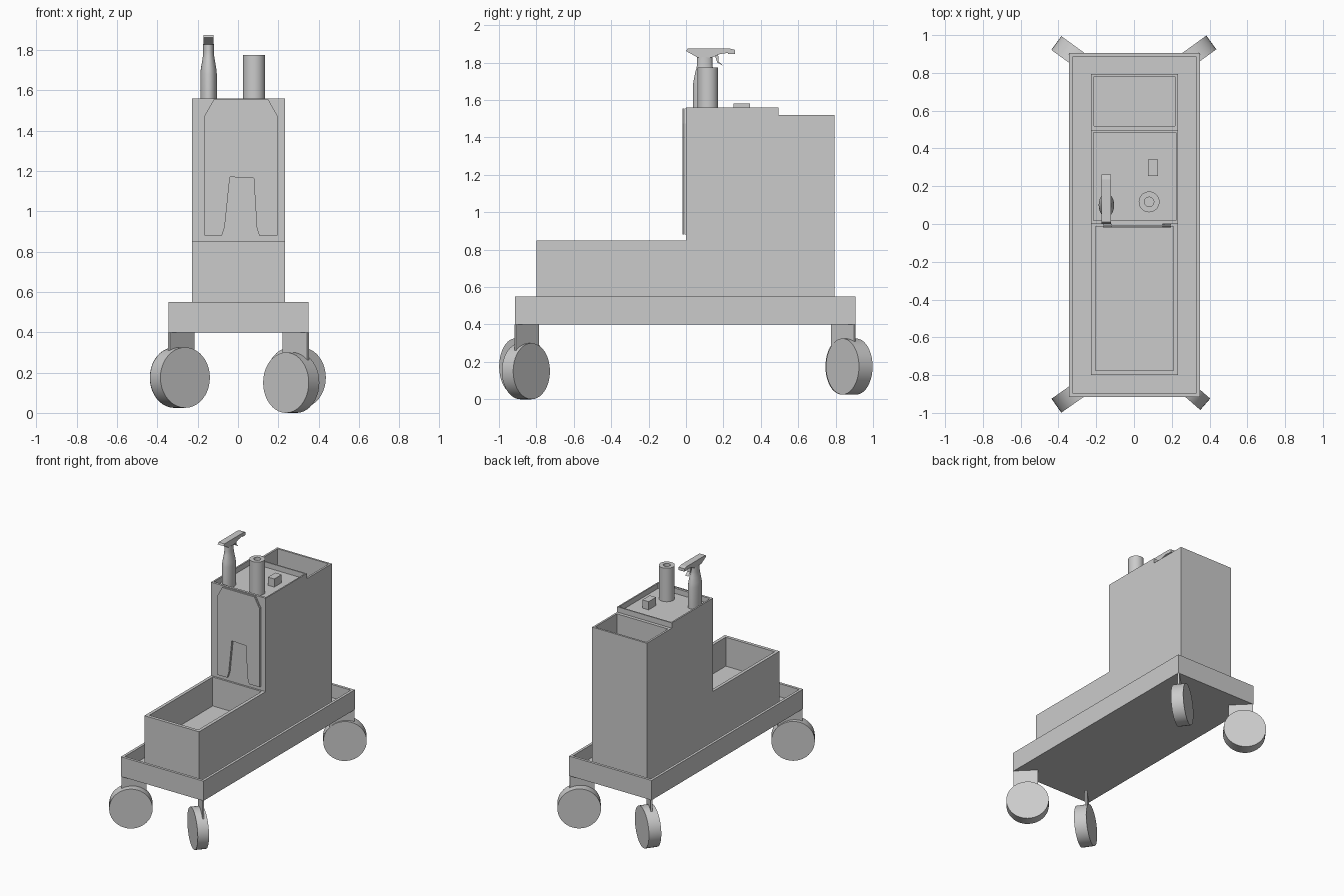
import bpy, bmesh, math
from mathutils import Vector

if "Cube" in bpy.data.objects:
    bpy.data.objects.remove(bpy.data.objects["Cube"])


def finish(name, bm, smooth=False):
    bmesh.ops.recalc_face_normals(bm, faces=bm.faces)
    me = bpy.data.meshes.new(name)
    bm.to_mesh(me)
    bm.free()
    ob = bpy.data.objects.new(name, me)
    bpy.context.collection.objects.link(ob)
    if smooth:
        bpy.ops.object.select_all(action='DESELECT')
        ob.select_set(True)
        bpy.context.view_layer.objects.active = ob
        bpy.ops.object.shade_smooth_by_angle(angle=math.radians(35))
    return ob


def prism(name, pts, axis, a, b):
    """Extrude a 2D profile along x (pts = y,z) or y (pts = x,z) from a to b."""
    bm = bmesh.new()
    put = (lambda u, v: (a, u, v)) if axis == 'x' else (lambda u, v: (u, a, v))
    face = bm.faces.new([bm.verts.new(put(u, v)) for u, v in pts])
    ext = bmesh.ops.extrude_face_region(bm, geom=[face])
    move = Vector((b - a, 0, 0)) if axis == 'x' else Vector((0, b - a, 0))
    bmesh.ops.translate(bm, verts=[g for g in ext['geom'] if isinstance(g, bmesh.types.BMVert)], vec=move)
    return finish(name, bm)


def box(name, x0, x1, y0, y1, z0, z1):
    return prism(name, [(y0, z0), (y1, z0), (y1, z1), (y0, z1)], 'x', x0, x1)


def hollow(ob, *boxes):
    """Cut box-shaped pockets out of an object."""
    bpy.context.view_layer.objects.active = ob
    for b in boxes:
        cutter = box("cutter", *b)
        cutter.hide_render = True
        mod = ob.modifiers.new("pocket", 'BOOLEAN')
        mod.operation = 'DIFFERENCE'
        mod.solver = 'EXACT'
        mod.object = cutter
        bpy.ops.object.modifier_apply(modifier=mod.name)
        bpy.data.objects.remove(cutter)


def lathe(name, rings, cx, cy, n=32, closed=False):
    """Stack elliptical rings (rx, ry, z); closed joins last ring to first."""
    bm = bmesh.new()
    loops = [[bm.verts.new((cx + rx * math.cos(2 * math.pi * i / n),
                            cy + ry * math.sin(2 * math.pi * i / n), z)) for i in range(n)]
             for rx, ry, z in rings]
    pairs = list(zip(loops, loops[1:]))
    if closed:
        pairs.append((loops[-1], loops[0]))
    else:
        bm.faces.new(loops[0])
        bm.faces.new(loops[-1])
    for p, q in pairs:
        for i in range(n):
            j = (i + 1) % n
            bm.faces.new((p[i], p[j], q[j], q[i]))
    return finish(name, bm, True)


# base tray with raised rim
tray = box("base_tray", -0.345, 0.35, -0.915, 0.905, 0.40, 0.55)
hollow(tray, (-0.325, 0.33, -0.895, 0.885, 0.45, 0.7))

# stepped cart body with front bin, top shelf recess and rear bin
body = prism("cart_body", [(-0.80, 0.45), (0.795, 0.45), (0.795, 1.52), (0.495, 1.52),
                           (0.495, 1.56), (0, 1.56), (0, 0.85), (-0.80, 0.85)], 'x', -0.227, 0.233)
hollow(body, (-0.203, 0.208, -0.775, -0.014, 0.63, 1.0),
       (-0.215, 0.223, 0.018, 0.485, 1.52, 1.7),
       (-0.212, 0.218, 0.52, 0.78, 0.63, 1.7))

# folded floor sign leaning on the front, two leaves
sign = [(-0.165, 0.88), (-0.08, 0.88), (-0.066, 0.92), (-0.04, 1.17), (0.078, 1.165),
        (0.093, 0.92), (0.105, 0.88), (0.195, 0.88), (0.195, 1.475), (0.15, 1.555),
        (-0.12, 1.555), (-0.165, 1.475)]
prism("sign_front_leaf", sign, 'y', -0.018, -0.010)
prism("sign_rear_leaf", sign, 'y', -0.008, 0.0)

# swivelling wheels: (name, centre x, y, z, heading, thickness)
wheels = [("front_right", 0.264, -0.856, 0.15, -41, 0.08),
          ("front_left", -0.288, -0.876, 0.175, 215, 0.09),
          ("back_right", 0.288, 0.873, 0.175, 36, 0.09),
          ("back_left", -0.29, 0.87, 0.175, 144, 0.09)]
for name, x, y, z, deg, t in wheels:
    bm = bmesh.new()
    bmesh.ops.create_cone(bm, cap_ends=True, segments=40, radius1=0.15, radius2=0.15, depth=t)
    wheel = finish(name + "_wheel", bm, True)
    wheel.location = (x, y, z)
    wheel.rotation_euler = (math.pi / 2, 0, math.radians(deg))
    # thin diagonal bracket from the tray corner into the wheel
    sx, sy = math.copysign(1, x), math.copysign(1, y)
    br = box(name + "_bracket", -0.087, 0.087, -0.006, 0.006, 0.26, 0.40)
    br.location = (0.0025 + sx * 0.283, -0.005 + sy * 0.846, 0)
    br.rotation_euler = (0, 0, math.atan2(sy, sx))

# paper roll with a hollow core
lathe("paper_roll", [(0.055, 0.055, 1.52), (0.055, 0.055, 1.775),
                     (0.025, 0.025, 1.775), (0.025, 0.025, 1.52)], 0.08, 0.117, 32, True)

# small box on the shelf
box("small_box", 0.075, 0.128, 0.253, 0.342, 1.52, 1.582)

# spray bottle
lathe("spray_bottle", [(0.041, 0.063, 1.52), (0.041, 0.063, 1.68), (0.038, 0.058, 1.71),
                       (0.031, 0.050, 1.75), (0.028, 0.044, 1.77), (0.027, 0.041, 1.79),
                       (0.027, 0.041, 1.83)], -0.146, 0.1, 28)
prism("spray_head", [(0, 1.862), (0.06, 1.828), (0.14, 1.828), (0.18, 1.845), (0.225, 1.852),
                     (0.225, 1.846), (0.263, 1.846), (0.263, 1.868), (0.235, 1.875),
                     (0.01, 1.875)], 'x', -0.171, -0.121)
prism("spray_trigger", [(0.155, 1.836), (0.167, 1.80), (0.20, 1.782), (0.174, 1.805),
                        (0.172, 1.843)], 'x', -0.158, -0.134)
